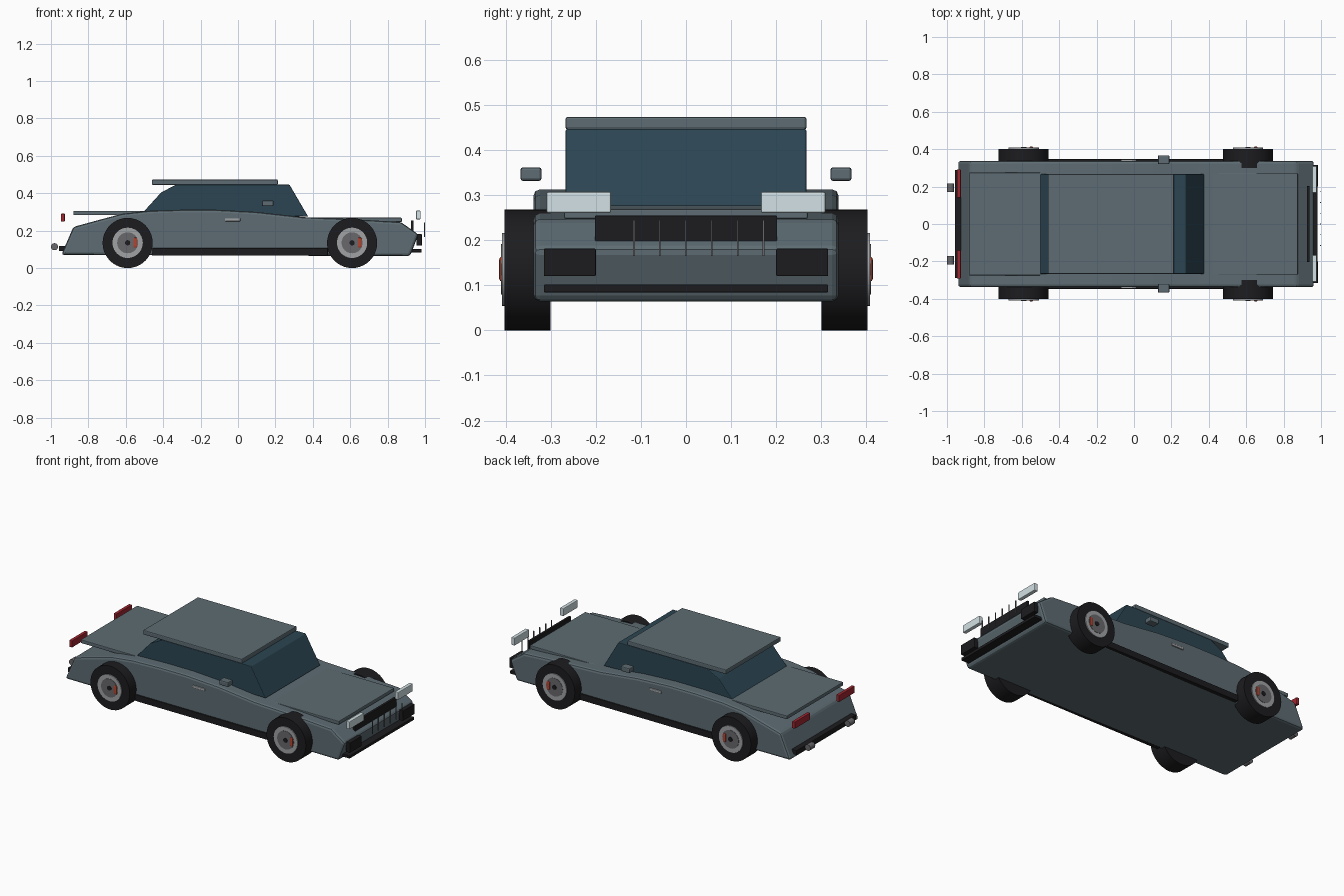
import bpy, bmesh, math

if "Cube" in bpy.data.objects:
    bpy.data.objects.remove(bpy.data.objects["Cube"])


def mat(name, r, g, b):
    m = bpy.data.materials.new(name)
    m.diffuse_color = (r, g, b, 1)
    m.use_nodes = True
    m.node_tree.nodes["Principled BSDF"].inputs["Base Color"].default_value = m.diffuse_color
    return m


PAINT = mat("paint", 0.11, 0.15, 0.17)
GLASS = mat("glass", 0.025, 0.06, 0.085)
BLACK = mat("black", 0.012, 0.012, 0.014)
SILVER = mat("silver", 0.35, 0.36, 0.37)
STEEL = mat("steel", 0.14, 0.14, 0.15)
RED = mat("red", 0.35, 0.02, 0.03)
ORANGE = mat("orange_red", 0.45, 0.06, 0.03)
LAMP = mat("lamp", 0.65, 0.75, 0.78)


def finish(bm, name, m, bevel=0.0, segments=2):
    bmesh.ops.recalc_face_normals(bm, faces=bm.faces)
    me = bpy.data.meshes.new(name)
    bm.to_mesh(me)
    bm.free()
    ob = bpy.data.objects.new(name, me)
    bpy.context.collection.objects.link(ob)
    if m:
        me.materials.append(m)
    if bevel:
        b = ob.modifiers.new("bevel", 'BEVEL')
        b.width, b.segments = bevel, segments
        b.limit_method, b.angle_limit = 'ANGLE', math.radians(25)
    return ob


def box(name, x, y, z, m, bevel=0.003):
    # x, y, z are (min, max) ranges
    bm = bmesh.new()
    bmesh.ops.create_cube(bm, size=1)
    for v in bm.verts:
        v.co = [(r[0] + r[1]) / 2 + c * (r[1] - r[0]) for r, c in zip((x, y, z), v.co)]
    return finish(bm, name, m, bevel)


def pair(name, x, y, z, m, bevel=0.003):
    box(name + "_left", x, y, z, m, bevel)
    box(name + "_right", x, (-y[1], -y[0]), z, m, bevel)


def prism(name, pts, half, m, bevel):
    bm = bmesh.new()
    f = bm.faces.new([bm.verts.new((x, -half, z)) for x, z in pts])
    ext = bmesh.ops.extrude_face_region(bm, geom=[f])
    for v in ext['geom']:
        if isinstance(v, bmesh.types.BMVert):
            v.co.y = half
    return finish(bm, name, m, bevel)


def disc(name, x, z, r, y0, y1, m, bevel=0.0, sides=40):
    bm = bmesh.new()
    bmesh.ops.create_cone(bm, cap_ends=True, segments=sides, radius1=r, radius2=r, depth=abs(y1 - y0))
    for v in bm.verts:
        v.co = (x + v.co.x, (y0 + y1) / 2 + v.co.z, z + v.co.y)
    ob = finish(bm, name, m, bevel)
    for p in ob.data.polygons:
        p.use_smooth = len(p.vertices) == 4
    return ob


# Body shell from the side profile
body = prism("body", [(-0.945, 0.07), (-0.88, 0.22), (-0.74, 0.258), (-0.62, 0.29), (-0.48, 0.306),
                      (-0.3, 0.312), (-0.12, 0.312), (0.1, 0.3), (0.35, 0.272), (0.6, 0.262),
                      (0.87, 0.246), (0.965, 0.18), (0.92, 0.064)], 0.338, PAINT, 0.014)

# Wheels with rims, hubs and calipers, plus arch cutters
for end, cx in (("rear", -0.59), ("front", 0.61)):
    for side, s in (("left", 1), ("right", -1)):
        tag = f"{end}_{side}"
        cut = disc("arch_cutter_" + tag, cx, 0.135, 0.144, s * 0.302, s * 0.5, None)
        cut.hide_render = True
        cut.hide_viewport = False
        cut.display_type = 'WIRE'
        b = body.modifiers.new("arch", 'BOOLEAN')
        b.operation, b.object, b.solver = 'DIFFERENCE', cut, 'EXACT'
        disc("tyre_" + tag, cx, 0.134, 0.134, s * 0.30, s * 0.402, BLACK)
        disc("rim_" + tag, cx, 0.135, 0.081, s * 0.36, s * 0.408, SILVER)
        disc("brake_disc_" + tag, cx, 0.135, 0.056, s * 0.38, s * 0.410, STEEL)
        disc("hub_" + tag, cx, 0.135, 0.014, s * 0.38, s * 0.413, BLACK, sides=20)
        y = sorted((s * 0.39, s * 0.414))
        box("caliper_" + tag, (cx + 0.03, cx + 0.052), y, (0.108, 0.163), ORANGE, 0.006)

# Cabin glass and roof
prism("cabin_glass", [(-0.51, 0.295), (-0.41, 0.405), (-0.33, 0.446), (0.275, 0.446), (0.375, 0.275)],
      0.267, GLASS, 0.004)
box("roof", (-0.46, 0.213), (-0.267, 0.267), (0.445, 0.473), PAINT, 0.005)

# Bonnet and boot lid
box("bonnet", (0.4, 0.876), (-0.27, 0.27), (0.247, 0.269), PAINT, 0.004)
box("boot_lid", (-0.88, -0.48), (-0.275, 0.275), (0.283, 0.305), PAINT, 0.004)

# Sills, mirrors and door handles
pair("sill", (-0.46, 0.48), (0.32, 0.347), (0.067, 0.106), BLACK)
pair("mirror", (0.128, 0.19), (0.32, 0.367), (0.331, 0.361), PAINT, 0.006)
pair("door_handle", (-0.07, 0.013), (0.33, 0.345), (0.25, 0.266), SILVER, 0.004)

# Front lamps, grille, intakes and lower bar
pair("headlight", (0.952, 0.976), (0.166, 0.309), (0.26, 0.307), LAMP, 0.004)
box("grille", (0.924, 0.939), (-0.202, 0.202), (0.19, 0.254), BLACK, 0.002)
for i in range(6):
    y = -0.1155 + 0.0575 * i
    box(f"grille_slat_{i + 1}", (0.994, 1.0), (y - 0.002, y + 0.002), (0.165, 0.244), STEEL, 0)
pair("intake", (0.955, 0.983), (0.2, 0.315), (0.12, 0.181), BLACK, 0.002)
box("lower_bar", (0.92, 0.981), (-0.315, 0.315), (0.084, 0.101), BLACK, 0.002)

# Rear lamps, bumper and exhausts
pair("tail_light", (-0.946, -0.926), (0.14, 0.292), (0.249, 0.291), RED, 0.003)
box("rear_bumper", (-0.957, -0.9), (-0.29, 0.29), (0.09, 0.118), BLACK, 0.003)
for side, s in (("left", 1), ("right", -1)):
    disc("exhaust_" + side, -0.981, 0.114, 0.019, s * 0.17, s * 0.217, STEEL, sides=24)
